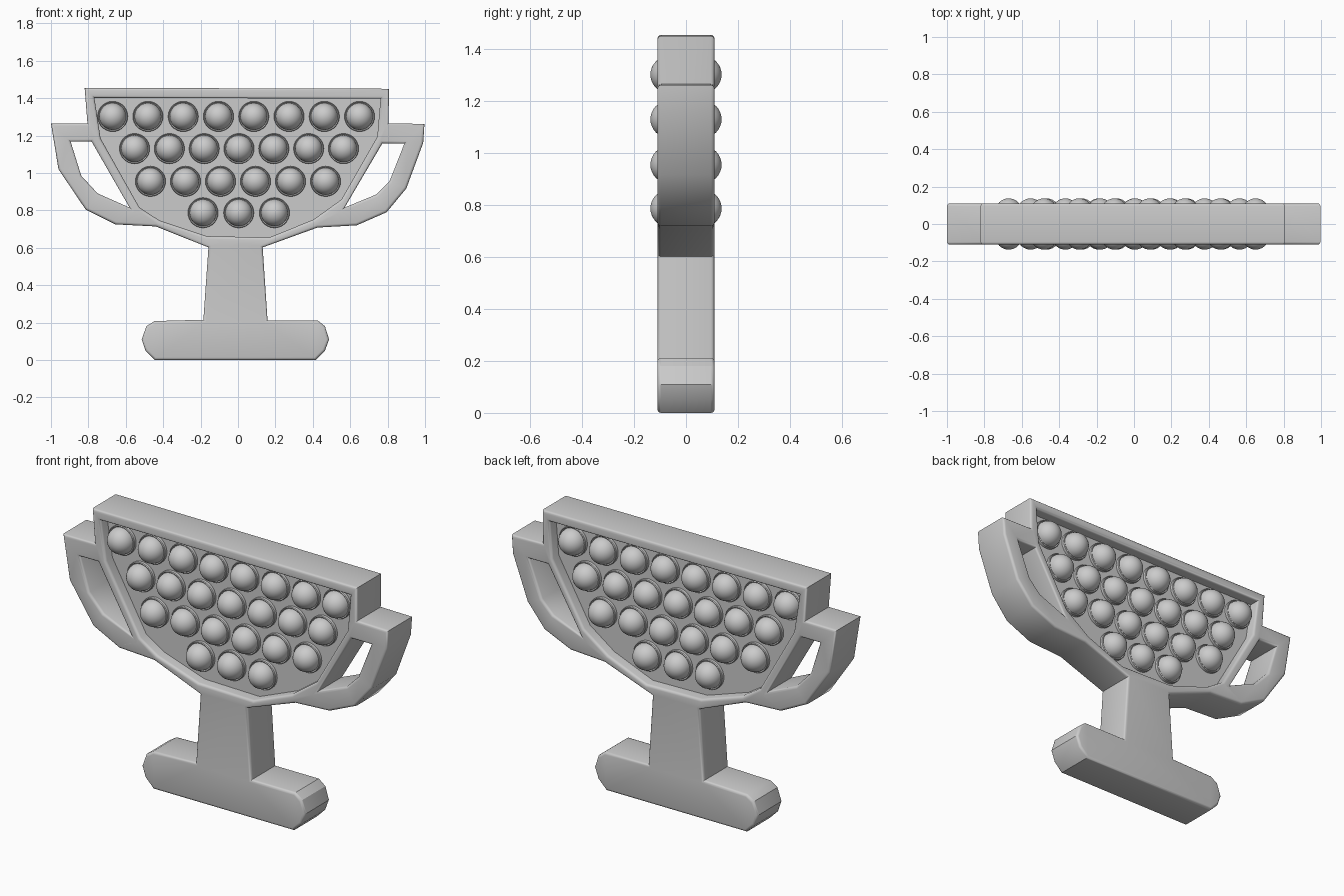
import bpy, bmesh, math
from mathutils import Matrix

if "Cube" in bpy.data.objects:
    bpy.data.objects.remove(bpy.data.objects["Cube"])

grey = bpy.data.materials.new("light_grey")
grey.use_nodes = True
colour = (0.6, 0.6, 0.6, 1)
grey.diffuse_color = colour
grey.node_tree.nodes["Principled BSDF"].inputs["Base Color"].default_value = colour

HALF, FLOOR, EDGE = 0.11, 0.05, 0.014


def smooth(obj):
    bpy.ops.object.select_all(action='DESELECT')
    obj.select_set(True)
    bpy.context.view_layer.objects.active = obj
    bpy.ops.object.shade_smooth_by_angle(angle=math.radians(32))


def slab(name, outline, holes, half, edge):
    """Extruded plate in the xz plane with holes and rounded rims."""
    bm = bmesh.new()
    for loop in [outline] + holes:
        vs = [bm.verts.new((x, -half, z)) for x, z in loop]
        for a, b in zip(vs, vs[1:] + vs[:1]):
            bm.edges.new((a, b))
    bmesh.ops.triangle_fill(bm, edges=bm.edges[:], use_beauty=True, normal=(0, -1, 0))
    ext = bmesh.ops.extrude_face_region(bm, geom=bm.faces[:], use_keep_orig=True)
    moved = [v for v in ext["geom"] if isinstance(v, bmesh.types.BMVert)]
    bmesh.ops.translate(bm, verts=moved, vec=(0, 2 * half, 0))
    bmesh.ops.recalc_face_normals(bm, faces=bm.faces[:])
    if edge:
        rims = [e for e in bm.edges if len(e.link_faces) == 2
                and abs(e.verts[0].co.y - e.verts[1].co.y) < 1e-5
                and e.calc_face_angle() > 1]
        bmesh.ops.bevel(bm, geom=rims, offset=edge, segments=3, profile=0.5,
                        affect='EDGES', clamp_overlap=False)
    me = bpy.data.meshes.new(name)
    bm.to_mesh(me)
    bm.free()
    me.materials.append(grey)
    obj = bpy.data.objects.new(name, me)
    bpy.context.collection.objects.link(obj)
    smooth(obj)
    return obj


# Trophy silhouette: rim, handles, bowl, stem and rounded foot
silhouette = [
    (-.82, 1.455), (-.805, 1.265), (-1, 1.265), (-.96, 1.02), (-.815, .805),
    (-.655, .725), (-.44, .714), (-.158, .602), (-.185, .215), (-.447, .208),
    (-.49, .18), (-.515, .11), (-.495, .05), (-.445, 0), (.415, 0),
    (.465, .05), (.487, .11), (.465, .18), (.425, .212), (.158, .212),
    (.132, .602), (.425, .708), (.635, .72), (.795, .79), (.9, .917),
    (.99, 1.16), (.997, 1.262), (.805, 1.265), (.807, 1.45)]
left_hole = [(.772, 1.158), (.89, 1.158), (.81, .955), (.74, .885), (.57, .815)]
right_hole = [(-.895, 1.168), (-.783, 1.168), (-.58, .815), (-.75, .89), (-.838, .985)]
window = [
    (-.768, 1.402), (.762, 1.397), (.745, 1.195), (.553, .858), (.404, .751),
    (.168, .655), (-.168, .662), (-.42, .746), (-.527, .815), (-.735, 1.185)]

slab("trophy_frame", silhouette, [left_hole, right_hole, window], HALF, EDGE)
slab("recessed_panel", window, [], FLOOR, 0)

# One bubble: collar, groove and dome turned about its axis
bm = bmesh.new()
R, CENTRE = 0.072, 0.065
profile = [(.081, FLOOR - .01), (.081, CENTRE), (.078, CENTRE + .004), (.073, CENTRE)]
profile += [(R * math.cos(a), CENTRE + R * math.sin(a))
            for a in (math.pi / 2 * i / 8 for i in range(9))]
verts = [bm.verts.new((r, 0, h)) for r, h in profile]
edges = [bm.edges.new(p) for p in zip(verts, verts[1:])]
bmesh.ops.spin(bm, geom=verts + edges, cent=(0, 0, 0), axis=(0, 0, 1),
               angle=2 * math.pi, steps=28)
bmesh.ops.remove_doubles(bm, verts=bm.verts[:], dist=1e-4)
bmesh.ops.recalc_face_normals(bm, faces=bm.faces[:])
bubble = bpy.data.meshes.new("bubble")
bm.to_mesh(bubble)
bm.free()
bubble.materials.append(grey)

# Rows of bubbles on both faces: count, first x, last x, height
rows = [(8, -.67, .65, 1.302), (7, -.553, .564, 1.13),
        (6, -.468, .468, .955), (3, -.187, .195, .787)]
for side, sign in (("front", 1), ("back", -1)):
    turn = Matrix.Rotation(sign * math.pi / 2, 4, 'X')
    for r, (n, x0, x1, z) in enumerate(rows):
        for i in range(n):
            obj = bpy.data.objects.new(f"{side}_bubble_{r + 1}_{i + 1}", bubble)
            x = x0 + (x1 - x0) * i / (n - 1)
            obj.matrix_world = Matrix.Translation((x, 0, z)) @ turn
            bpy.context.collection.objects.link(obj)
smooth(bpy.data.objects["front_bubble_1_1"])
